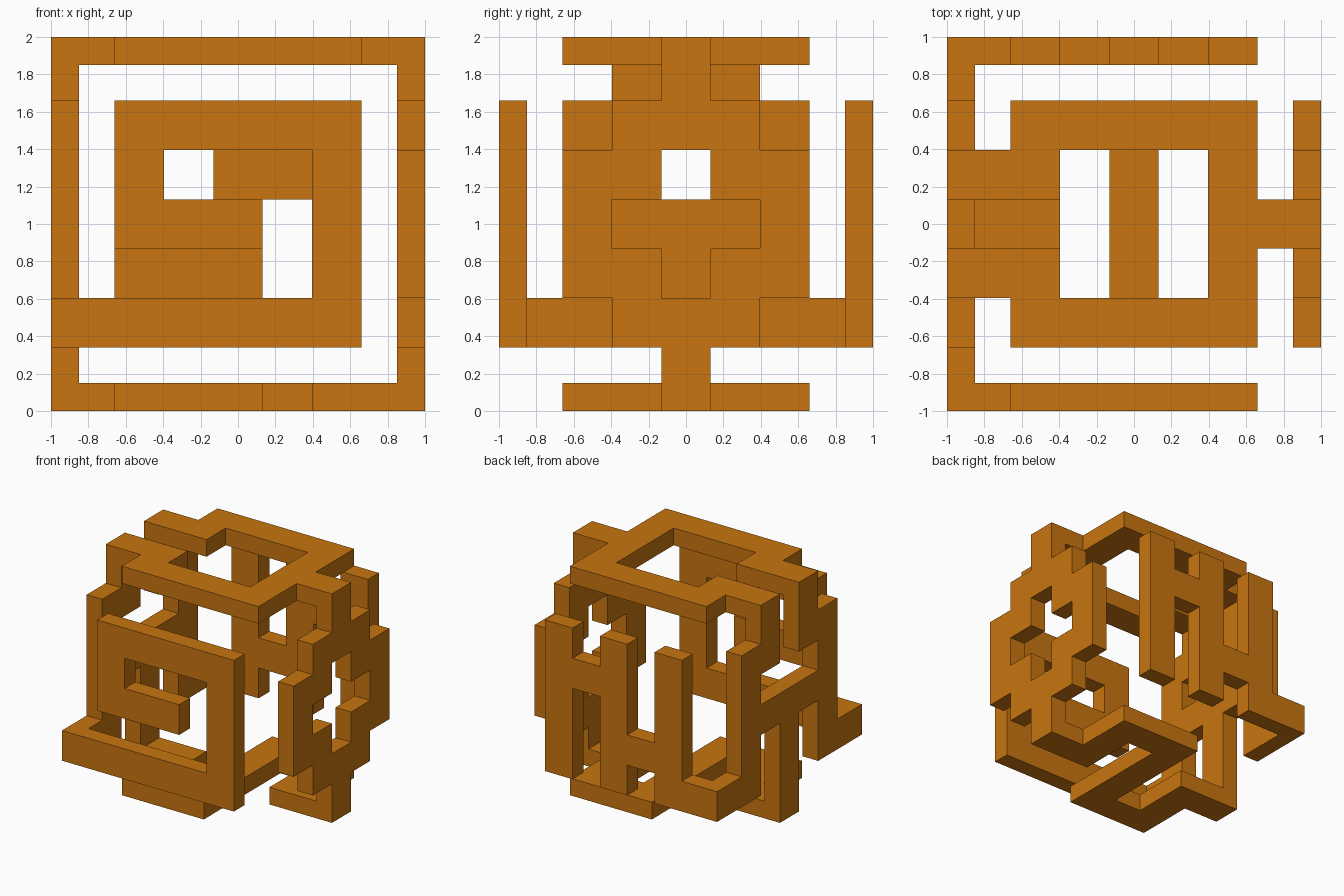
import bpy, bmesh

if "Cube" in bpy.data.objects:
    bpy.data.objects.remove(bpy.data.objects["Cube"])

# Each panel is a 7x7 pattern, listed top row first; the outer ring holds the joining tabs
PANELS = {  # name: (normal axis, layer, u axis, v axis, pattern)
    "front": (1, 0, 0, 2, "....... .#####. .#...#. .###.#. .....#. ######. ......."),
    "back": (1, 8, 0, 2, "....... .#.#.#. .#.###. .#.#.#. .###.#. ##.#.#. ......."),
    "left": (0, 0, 1, 2, "..#.#.. .##.##. .#...#. .#####. .#.#.#. ##.#.## ...#..."),
    "right": (0, 8, 1, 2, "...#... ..###.. .##.##. .#...#. .##.##. ..###.. ...#..."),
    "top": (2, 8, 0, 1, "....... .#####. ##...#. .....## ##...#. .#####. ......."),
    "bottom": (2, 0, 0, 1, "....... ...###. ...#.#. ##.#.## .#.#... .###... ......."),
}
# Cell boundaries along every axis
EDGE = [-1, -0.85, -0.66, -0.396, -0.132, 0.132, 0.396, 0.66, 0.85, 1]


def span(i):
    """Fine cells covered by a pattern cell (the tabs cover two)."""
    return (0, 1) if i == 0 else (7, 8) if i == 6 else (i + 1,)


# Mark the solid cells of all six panels
solid = set()
for axis, layer, u, v, pattern in PANELS.values():
    for r, row in enumerate(pattern.split()):
        for c, mark in enumerate(row):
            if mark == "#":
                for i in span(c):
                    for j in span(6 - r):
                        cell = [0, 0, 0]
                        cell[axis], cell[u], cell[v] = layer, i, j
                        solid.add(tuple(cell))

# Skin the solid cells so the joined panels form one closed surface
bm = bmesh.new()
verts = {}


def vert(key):
    if key not in verts:
        x, y, z = (EDGE[k] for k in key)
        verts[key] = bm.verts.new((x, y, z + 1))
    return verts[key]


for cell in sorted(solid):
    for axis in range(3):
        a, b = (axis + 1) % 3, (axis + 2) % 3
        for side in (0, 1):
            near = list(cell)
            near[axis] += 2 * side - 1
            if tuple(near) in solid:
                continue
            quad = []
            for da, db in ((0, 0), (1, 0), (1, 1), (0, 1)):
                k = list(cell)
                k[axis] += side
                k[a] += da
                k[b] += db
                quad.append(vert(tuple(k)))
            bm.faces.new(quad if side else quad[::-1])

# Merge coplanar cell faces into clean flat faces
bmesh.ops.dissolve_limit(bm, angle_limit=0.01, verts=bm.verts[:], edges=bm.edges[:])
mesh = bpy.data.meshes.new("cube_frame")
bm.to_mesh(mesh)
bm.free()
frame = bpy.data.objects.new("cube_frame", mesh)
bpy.context.collection.objects.link(frame)

# Orange-brown finish
mat = bpy.data.materials.new("orange_brown")
mat.diffuse_color = (0.58, 0.178, 0.005, 1)
mat.use_nodes = True
mat.node_tree.nodes["Principled BSDF"].inputs["Base Color"].default_value = mat.diffuse_color
mesh.materials.append(mat)
